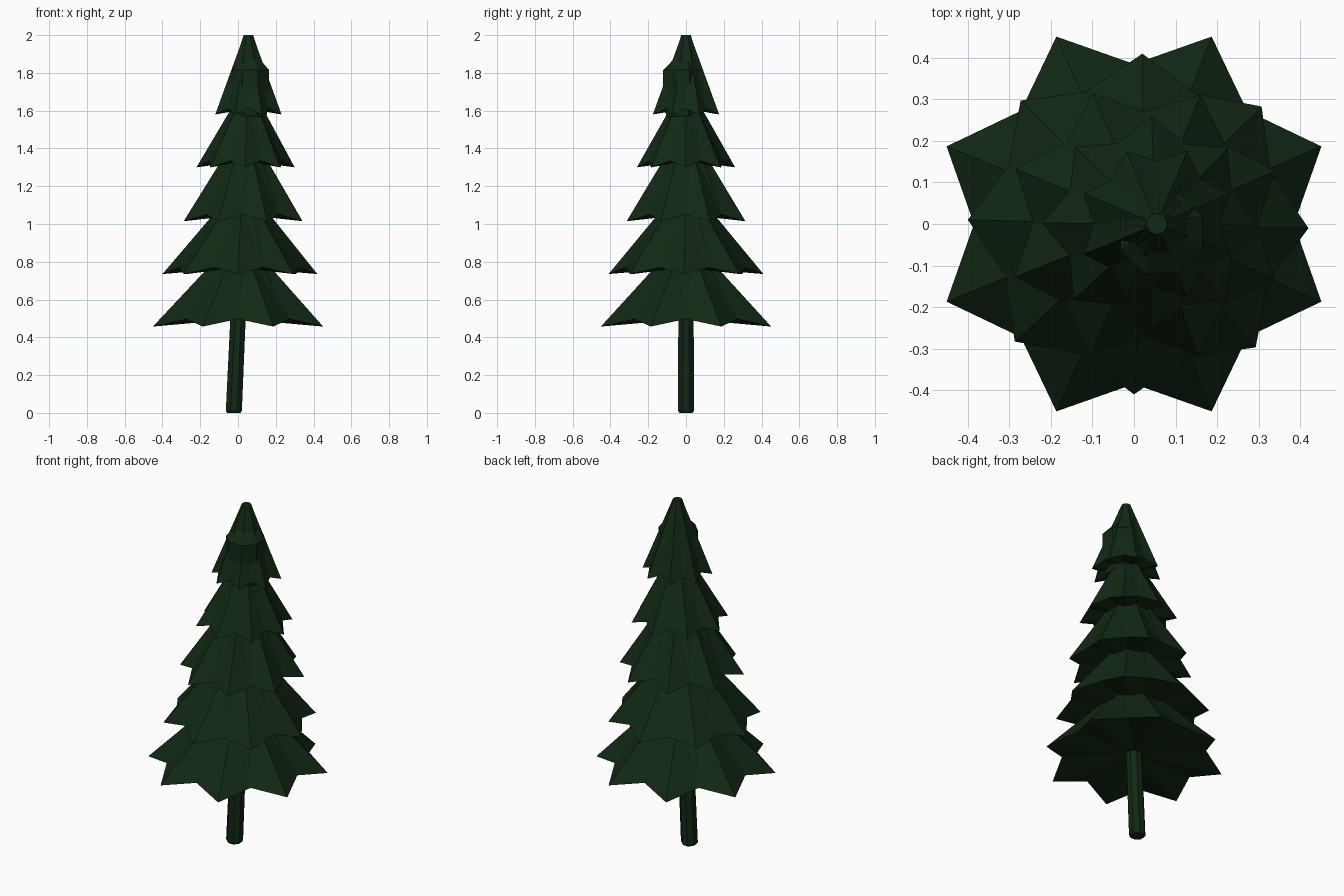
import bpy, bmesh, math

if "Cube" in bpy.data.objects:
    bpy.data.objects.remove(bpy.data.objects["Cube"])

green = bpy.data.materials.new("dark_pine_green")
green.diffuse_color = (0.006, 0.021, 0.007, 1)
green.use_nodes = True
green.node_tree.nodes["Principled BSDF"].inputs["Base Color"].default_value = green.diffuse_color


def ring(bm, cx, cy, n, start, radius_z):
    """Ring of n verts; radius_z(i) gives (radius, z)."""
    out = []
    for i in range(n):
        a = math.radians(start) + 2 * math.pi * i / n
        r, z = radius_z(i)
        out.append(bm.verts.new((cx + r * math.cos(a), cy + r * math.sin(a), z)))
    return out


def loft(bm, lower, upper):
    n = len(lower)
    for i in range(n):
        j = (i + 1) % n
        bm.faces.new((lower[i], lower[j], upper[j], upper[i]))


def finish(bm, name):
    bmesh.ops.recalc_face_normals(bm, faces=bm.faces)
    bmesh.ops.triangulate(bm, faces=[f for f in bm.faces if len(f.verts) == 4])
    me = bpy.data.meshes.new(name)
    bm.to_mesh(me)
    bm.free()
    me.materials.append(green)
    ob = bpy.data.objects.new(name, me)
    bpy.context.collection.objects.link(ob)


def stack(name, rings, n=8):
    """Closed solid lofted through (x, y, z, radius) rings."""
    bm = bmesh.new()
    rs = [ring(bm, x, y, n, 22.5, lambda i, r=r, z=z: (r, z)) for x, y, z, r in rings]
    for a, b in zip(rs, rs[1:]):
        loft(bm, a, b)
    bm.faces.new(rs[0])
    bm.faces.new(rs[-1])
    finish(bm, name)


def tier(name, cx, cx_top, start, tip, valley, top):
    """Star-rimmed skirt: eight drooping tips, flat underside at valley height."""
    bm = bmesh.new()
    rim = ring(bm, cx, 0, 16, start, lambda i: valley if i % 2 else tip)
    upper = ring(bm, cx_top, 0, 16, start, lambda i: top)
    loft(bm, rim, upper)
    bm.faces.new(upper)
    hub = bm.verts.new((cx, 0, valley[1]))
    for i in range(16):
        bm.faces.new((rim[(i + 1) % 16], rim[i], hub))
    finish(bm, name)


# leaning trunk with a softened foot
stack("trunk", [(-0.022, 0, 0.0, 0.038), (-0.022, 0, 0.012, 0.046),
                (0.0, 0, 0.5, 0.044), (0.055, 0, 1.85, 0.015)])

# branch tiers: centre x, top x, first tip angle, (radius, z) of tip, valley, top
tiers = [
    (0.0, 0.01, 22.5, (0.488, 0.457), (0.385, 0.497), (0.10, 0.85)),
    (0.01, 0.02, -1.4, (0.41, 0.735), (0.342, 0.77), (0.10, 1.11)),
    (0.027, 0.035, 22.0, (0.339, 1.015), (0.27, 1.05), (0.09, 1.40)),
    (0.04, 0.05, -0.5, (0.26, 1.30), (0.21, 1.335), (0.045, 1.68)),
    (0.055, 0.055, 22.5, (0.19, 1.58), (0.152, 1.61), (0.025, 2.0)),
]
for k, t in enumerate(tiers):
    tier(f"branch_tier_{k + 1}", *t)

# small inner clump that pokes out near the tip
stack("tip_clump", [(0.068, -0.022, 1.57, 0.09), (0.066, -0.022, 1.70, 0.108),
                    (0.066, -0.022, 1.815, 0.107), (0.062, -0.012, 1.87, 0.06)])
